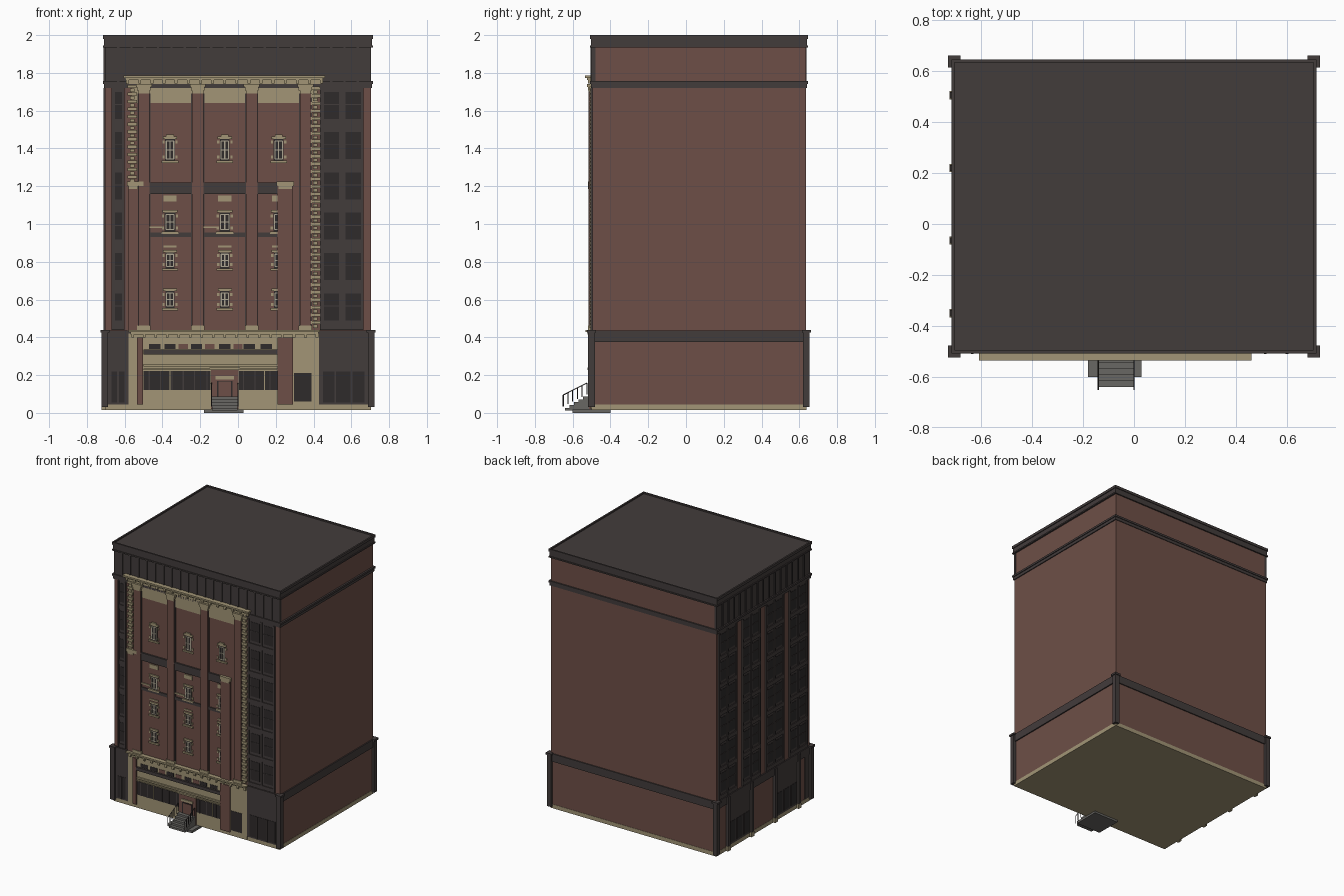
import bpy, bmesh
from mathutils import Vector

cube = bpy.data.objects.get("Cube")
if cube:
    bpy.data.objects.remove(cube, do_unlink=True)


def material(name, r, g, b):
    m = bpy.data.materials.new(name)
    m.use_nodes = True
    m.diffuse_color = (r, g, b, 1)
    m.node_tree.nodes["Principled BSDF"].inputs["Base Color"].default_value = (r, g, b, 1)
    return m


BRICK = material("red brown brick", .155, .078, .063)
DARK = material("charcoal metal", .055, .045, .044)
TAN = material("tan stone", .36, .30, .18)
GLASS = material("dark glass", .028, .024, .024)
PALE = material("pale window frame", .42, .38, .29)
STEP = material("grey concrete", .14, .135, .125)


def part(name, mat, boxes, side="front"):
    """Boxes (u0, u1, d0, d1, z0, z1): u along the wall, d outwards from the centre."""
    bm = bmesh.new()
    for u0, u1, d0, d1, z0, z1 in boxes:
        geo = bmesh.ops.create_cube(bm, size=1)
        for v in geo["verts"]:
            u = u0 if v.co.x < 0 else u1
            d = d0 if v.co.y < 0 else d1
            z = z0 if v.co.z < 0 else z1
            v.co = (u, -d, z) if side == "front" else (-d, u, z)
    bmesh.ops.recalc_face_normals(bm, faces=bm.faces)
    mesh = bpy.data.meshes.new(name)
    bm.to_mesh(mesh)
    bm.free()
    mesh.materials.append(mat)
    ob = bpy.data.objects.new(name, mesh)
    bpy.context.collection.objects.link(ob)
    return ob


# Main block, bands and roof
part("brick_body", BRICK, [(-.703, .703, -.635, .495, .02, 1.95)])
part("stone_footing", TAN, [(-.705, .705, -.637, .5, .015, .045)])
part("lower_band", DARK, [(-.712, .712, -.643, .505, .375, .435)])
part("upper_band", DARK, [(-.71, .71, -.64, .502, 1.72, 1.75),
                          (-.716, .716, -.645, .507, 1.742, 1.757)])
roof = part("roof_cap", DARK, [(-.71, .71, -.64, .502, 1.935, 1.99),
                               (-.716, .716, -.645, .507, 1.935, 1.945)])
rim = [(-.716, .716, .495, .507), (-.716, .716, -.645, -.633),
       (-.716, -.704, -.645, .507), (.704, .716, -.645, .507)]
part("roof_rim", DARK, [r + (1.98, 2.0) for r in rim])
corners = [(x, d) for x in (-.705, .705) for d in (-.637, .5)]
part("corner_posts", DARK,
     [(x - .018, x + .018, d - .018, d + .018, .03, .43) for x, d in corners] +
     [(x - .024, x + .024, d - .024, d + .024, .425, .44) for x, d in corners])


# Dark window bays on the front flanks and the left side
def window_bay(name, side, u0, u1, face, columns):
    z0, z1, rows = .44, 1.72, 6
    part(name + "_panel", DARK, [(u0, u1, face - .03, face + .002, z0, z1)], side)
    w, h = (u1 - u0) / columns, (z1 - z0) / rows
    glass, bars = [], []
    for r in range(rows):
        z = z0 + r * h
        bars.append((u0, u1, face, face + .008, z, z + .03))
        for c in range(columns):
            u = u0 + c * w
            glass.append((u + .02, u + w - .015, face, face + .004, z + .05, z + h - .02))
            bars.append((u + .02, u + w - .015, face, face + .007, z + h * .58, z + h * .6))
    for c in range(columns + 1):
        u = min(max(u0 + c * w, u0 + .006), u1 - .006)
        bars.append((u - .006, u + .006, face, face + .009, z0, z1))
    part(name + "_glass", GLASS, glass, side)
    part(name + "_bars", DARK, bars, side)


window_bay("front_right_bay", "front", -.67, -.60, .497, 1)
window_bay("front_left_bay", "front", .435, .665, .497, 2)
pillars = [-.35, -.065, .22, .505]
for i, y in enumerate(pillars):
    window_bay(f"side_bay_{i}", "left", y - .11, y + .11, .704, 2)

# Frieze panels with ribs under the roof
part("front_frieze", DARK, [(-.705, .705, .48, .499, 1.75, 1.94)])
part("side_frieze", DARK, [(-.497, .637, .69, .705, 1.75, 1.94)], "left")
part("front_ribs", DARK, [(-.705 + i * .0705 - .006, -.705 + i * .0705 + .006, .49, .505, 1.755, 1.935)
                          for i in range(1, 20)])
part("side_ribs", DARK, [(-.49 + i * .0705 - .006, -.49 + i * .0705 + .006, .7, .711, 1.755, 1.935)
                         for i in range(1, 16)], "left")

# Street level of the left side
part("side_shopfronts", DARK, [(a, a + .285, .69, .707, .045, .375) for a in (-.35, .22)] +
     [(-.49, -.43, .69, .707, .045, .375)], "left")
part("side_shop_glass", GLASS, [(a + .02 + i * .085, a + .09 + i * .085, .7, .709, .06, .22)
                                for a in (-.35, .22) for i in range(3)], "left")
part("side_pillars", DARK, [(y - .012, y + .012, .7, .721, .05, .43) for y in pillars], "left")
part("side_pillar_feet", TAN, [(y - .016, y + .016, .7, .723, .015, .05) for y in pillars], "left")

# Street level of the front flanks
flanks = [(-.69, -.58), (.43, .69)]
part("flank_shopfronts", DARK, [(a, b, .48, .504, .045, .435) for a, b in flanks])
part("flank_doors", GLASS, [(a + .02, b - .02, .49, .506, .055, .22) for a, b in flanks])
part("flank_bars", DARK, [(x - .005, x + .005, .5, .51, .05, .22) for x in (-.635, .515, .6)])

# Central facade wall, top frieze and pilasters
part("facade_wall", BRICK, [(-.585, .43, .48, .5, .43, 1.74)])
part("facade_top_frieze", TAN, [(-.56, .42, .49, .502, 1.64, 1.75)])
columns = [-.498, -.213, .072, .357]
part("pilasters", BRICK, [(x - .03, x + .03, .49, .515, .44, 1.70) for x in columns])
part("pilaster_edges", DARK, [(x + s * .032 - .003, x + s * .032 + .003, .49, .506, .46, 1.69)
                              for x in columns for s in (-1, 1)])
part("capitals", TAN, [(x - .03 - k * .006, x + .03 + k * .006, .49, .517 + k * .003,
                        1.69 + k * .017, 1.707 + k * .017) for x in columns for k in range(3)])
part("column_feet", TAN, [(x - .036, x + .036, .49, .519, .435, .462) for x in columns])


# Bracketed cornices
def cornice(name, x0, x1, z, out):
    n = 16
    step = (x1 - x0 - .04) / n
    part(name, TAN, [(x0, x1, .48, out, z - .012, z),
                     (x0 + .01, x1 - .01, .48, out - .012, z - .024, z - .012),
                     (x0 + .02, x1 - .02, .48, .508, z - .045, z - .024)] +
         [(x0 + .015 + i * step, x0 + .03 + i * step, .49, .519, z - .042, z - .02)
          for i in range(n + 1)])


cornice("top_cornice", -.607, .46, 1.786, .535)
cornice("street_cornice", -.58, .435, .44, .533)

# Notched corner stones and the two broken columns
quoins = []
for x, z0, s in ((.41, .45, 1), (-.56, 1.22, -1)):
    z, i = z0, 0
    while z < 1.73:
        wide = .008 if i % 2 else -.004
        quoins.append((x - .016 - wide, x + .016 + wide, .49, .511, z, z + .017))
        z += .02
        i += 1
part("quoins", TAN, quoins)
part("broken_columns", BRICK, [(.21, .292, .49, .514, .44, 1.2), (-.58, -.53, .49, .512, .44, 1.2),
                               (.208, .292, .49, .517, .045, .4), (-.535, -.502, .49, .517, .045, .4)])
part("broken_column_tops", TAN, [(.205, .297, .49, .52, 1.2, 1.225), (-.587, -.5, .49, .518, 1.2, 1.225),
                                 (.215, .287, .49, .518, 1.185, 1.2), (-.58, -.53, .49, .516, 1.185, 1.2)])

# Facade windows
glass, frames, stone = [], [], []
for x in (-.36, -.07, .215):
    for z0, z1, w in ((1.335, 1.45, .026), (.96, 1.06, .028), (.765, .85, .025), (.555, .645, .025)):
        glass.append((x - w, x + w, .49, .502, z0, z1))
        inner = w - .006
        frames += [(x + s * inner - .003, x + s * inner + .003, .5, .505, z0 + .01, z1 - .01)
                   for s in (-1, 0, 1)]
        frames += [(x - inner, x + inner, .5, .505, z - .003, z + .003)
                   for z in (z0 + .01, (z0 + z1) / 2, z1 - .01)]
        stone += [(x - w - .018, x + w + .018, .49, .511, z0 - .012, z0),
                  (x - w - .012, x + w + .012, .49, .508, z1, z1 + .013)]
        stone += [(x + s * (w + .009) - .006, x + s * (w + .009) + .006, .49, .506, z, z + .016)
                  for s in (-1, 1) for z in (z0 + .012, z1 - .025)]
    stone += [(x - .02, x + .02, .49, .509, 1.463, 1.474), (x - .035, x + .035, .49, .507, 1.12, 1.15),
              (x - .035, x + .035, .49, .507, .875, .885)]
part("window_glass", GLASS, glass)
part("window_frames", PALE, frames)
part("window_stonework", TAN, stone + [(a, a + .07, .49, .507, .978, .988) for a in (-.468, -.183)])
gaps = [(-.468, -.243), (-.183, .042), (.102, .21)]
part("facade_bands", DARK, [(a, b, .49, .509, 1.16, 1.215) for a, b in gaps] +
     [(a, b, .49, .512, 1.21, 1.22) for a, b in gaps] +
     [(a, b, .49, .507, .932, .955) for a, b in gaps])

# Central street level
part("shop_stone_wall", TAN, [(-.58, .43, .48, .506, .02, .42)])
part("shop_windows", GLASS, [(-.5, -.145, .49, .508, .12, .222), (.005, .208, .49, .508, .12, .222),
                             (.297, .39, .49, .508, .06, .21)])
part("shop_mullions", DARK, [(x - .003, x + .003, .5, .511, .12, .222)
                             for x in (-.47, -.41, -.35, -.29, -.23, -.165, .03, .09, .17)])
part("shop_mullions_pale", TAN, [(x - .003, x + .003, .5, .512, .12, .222) for x in (-.36, .14)])
part("shop_ledges", TAN, [(-.5, .208, .49, .514, .228, .236), (-.5, .208, .49, .517, .246, .258)])
part("awning_beam", DARK, [(-.5, .21, .49, .52, .31, .335)])
part("transom_lights", GLASS, [(x - .03, x + .03, .49, .508, .337, .365)
                               for x in (-.44, -.36, -.22, -.07, .06, .15)])
part("transom_bricks", BRICK, [(x - .025, x + .025, .49, .509, .337, .365) for x in (-.29, -.15, .0)])

# Entrance
part("portal", BRICK, [(-.143, .003, .49, .513, .02, .232)])
part("entrance_door", GLASS, [(-.112, -.028, .49, .516, .085, .17)])
part("door_leaf", BRICK, [(-.104, -.036, .49, .518, .085, .165)])
part("door_lintel", TAN, [(-.118, -.022, .49, .52, .178, .195), (-.15, .01, .49, .521, .228, .24)])

# Stairs, platform and railings
part("platform", STEP, [(-.18, .03, .4, .6, 0, .018)])
part("stairs", STEP, [(-.138, -.002, .48, .64 - i * .024, .012 + i * .015, .027 + i * .015)
                      for i in range(5)])


def rail(name, points):
    curve = bpy.data.curves.new(name, "CURVE")
    curve.dimensions = "3D"
    curve.bevel_depth = .0028
    curve.bevel_resolution = 0
    for path in points:
        spline = curve.splines.new("POLY")
        spline.points.add(len(path) - 1)
        for p, co in zip(spline.points, path):
            p.co = (*co, 1)
    curve.materials.append(DARK)
    ob = bpy.data.objects.new(name, curve)
    bpy.context.collection.objects.link(ob)


for name, x in (("right_rail", -.14), ("left_rail", 0)):
    low, high = Vector((x, -.65, .095)), Vector((x, -.525, .158))
    drop = Vector((0, 0, -.06))
    bars = [low.lerp(high, i / 5) for i in range(6)]
    rail(name, [[low, high]] + [[b, b + drop] for b in bars])
